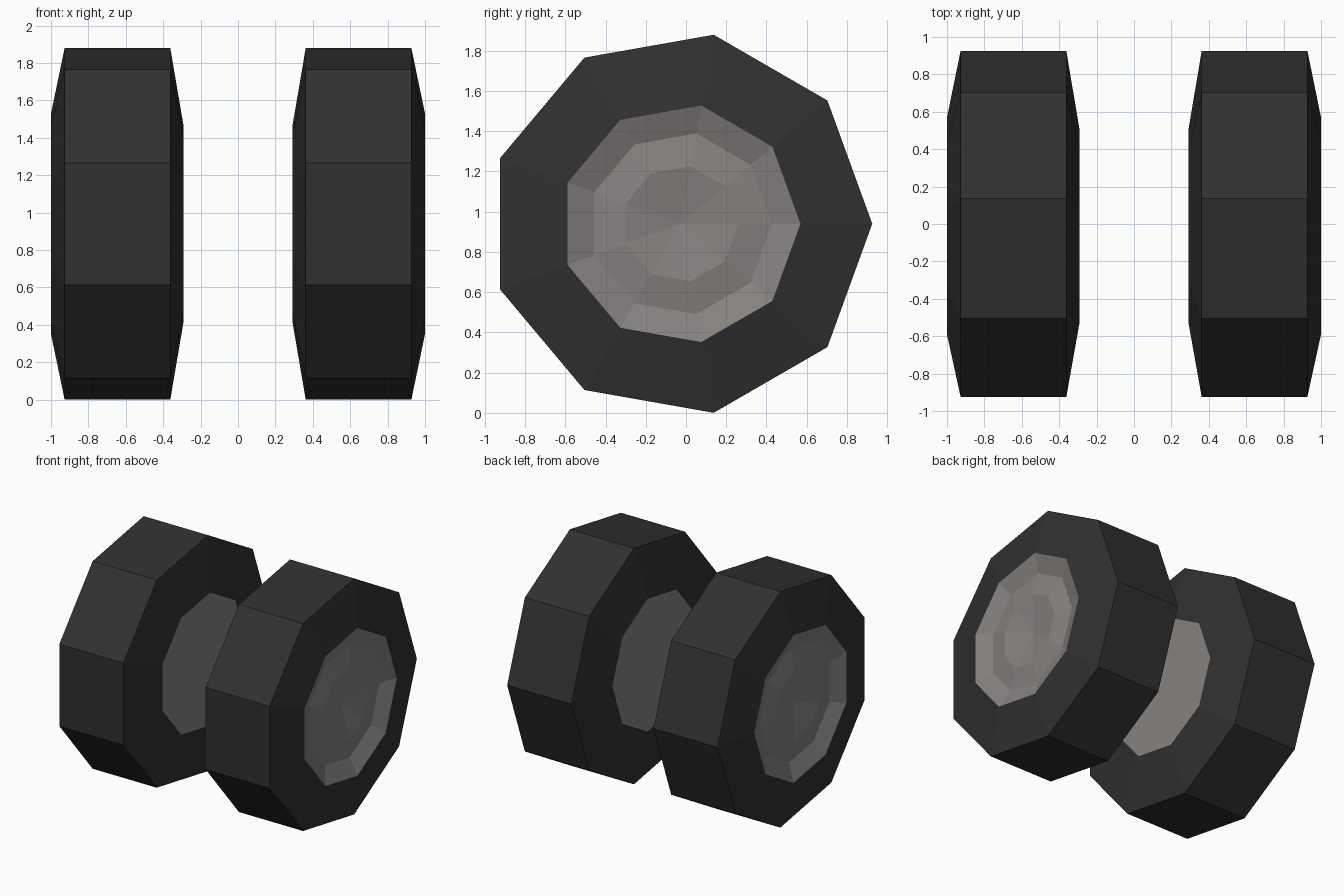
import bpy, bmesh, math

if "Cube" in bpy.data.objects:
    bpy.data.objects.remove(bpy.data.objects["Cube"])

SIDES = 9
CY, CZ = -0.028, 0.94      # axle position, so the nine-sided wheel is centred


def material(name, rgb):
    m = bpy.data.materials.new(name)
    m.diffuse_color = (*rgb, 1)
    m.use_nodes = True
    m.node_tree.nodes["Principled BSDF"].inputs["Base Color"].default_value = m.diffuse_color
    return m


rubber = material("dark_rubber", (0.030, 0.030, 0.030))
metal = material("warm_grey_metal", (0.240, 0.224, 0.217))


def lathe(name, profile, mat, side):
    """Spin (x, radius) points about the x axis; side = -1 mirrors the part."""
    bm = bmesh.new()
    rings = []
    for x, r in profile:
        if r == 0:
            rings.append([bm.verts.new((side * x, CY, CZ))] * SIDES)
            continue
        ring = []
        for k in range(SIDES):
            a = 2 * math.pi * k / SIDES
            ring.append(bm.verts.new((side * x, CY + r * math.cos(a), CZ + r * math.sin(a))))
        rings.append(ring)
    for p, q in zip(rings, rings[1:]):
        for k in range(SIDES):
            n = (k + 1) % SIDES
            corners = list(dict.fromkeys([p[k], p[n], q[n], q[k]]))
            bm.faces.new(corners if side > 0 else corners[::-1])
    me = bpy.data.meshes.new(name)
    bm.to_mesh(me)
    bm.free()
    me.materials.append(mat)
    bpy.context.collection.objects.link(bpy.data.objects.new(name, me))


# bevelled tyre wall, dished outer hubcap and flat inner hub plate
TYRE = [(0.292, 0.537), (0.362, 0.954), (0.927, 0.954), (1.0, 0.597)]
HUBCAP = [(1.0, 0.597), (0.946, 0.456), (0.971, 0.290), (0.926, 0)]
HUB_PLATE = [(0.292, 0), (0.292, 0.537)]

for side, label in ((1, "right"), (-1, "left")):
    lathe(label + "_tyre", TYRE, rubber, side)
    lathe(label + "_hubcap", HUBCAP, metal, side)
    lathe(label + "_hub_plate", HUB_PLATE, metal, side)
